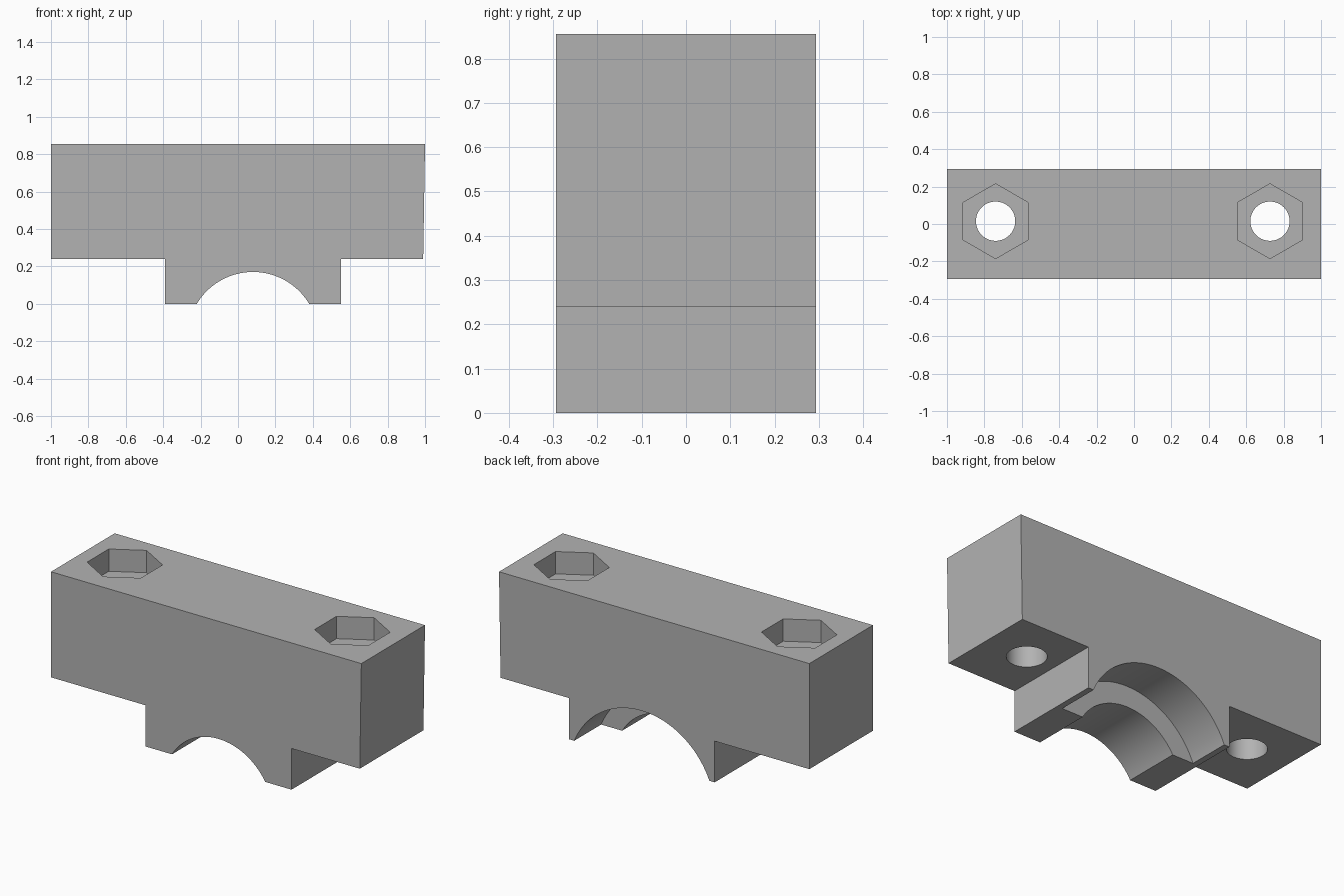
import bpy, math

if "Cube" in bpy.data.objects:
    bpy.data.objects.remove(bpy.data.objects["Cube"], do_unlink=True)

HALF_DEPTH = 0.293
TOP = 0.855
LEDGE = 0.24
BOLTS = (-0.74, 0.727)
BOLT_Y = 0.015

grey = bpy.data.materials.new("plain grey")
grey.use_nodes = True
colour = (0.45, 0.45, 0.45, 1)
grey.diffuse_color = colour
grey.node_tree.nodes["Principled BSDF"].inputs["Base Color"].default_value = colour


def extrude_profile(name, profile, y0, y1):
    """Closed prism from an (x, z) outline, listed counter-clockwise seen from the front."""
    n = len(profile)
    verts = [(x, y, z) for y in (y0, y1) for x, z in profile]
    faces = [tuple(range(n)), tuple(reversed(range(n, 2 * n)))]
    faces += [(i, i + n, (i + 1) % n + n, (i + 1) % n) for i in range(n)]
    mesh = bpy.data.meshes.new(name)
    mesh.from_pydata(verts, [], faces)
    obj = bpy.data.objects.new(name, mesh)
    bpy.context.collection.objects.link(obj)
    return obj


def cutter(name, sides, radius, depth, location, rotation):
    bpy.ops.mesh.primitive_cylinder_add(vertices=sides, radius=radius, depth=depth,
                                        location=location, rotation=rotation)
    obj = bpy.context.object
    obj.name = name
    obj.hide_render = True
    return obj


# Clamp block with a shallow foot underneath
block = extrude_profile("clamp_block", [
    (-1, LEDGE), (-0.39, LEDGE), (-0.39, 0), (0.55, 0), (0.55, LEDGE),
    (0.99, LEDGE), (1, TOP), (-1, TOP)], -HALF_DEPTH, HALF_DEPTH)
block.data.materials.append(grey)

# Stepped bearing saddle: narrow in front, wide behind
along_y = (math.pi / 2, 0, 0)
cutters = [
    cutter("narrow_saddle_cutter", 128, 0.35, 1, (0.08, 0, -0.18), along_y),
    cutter("wide_saddle_cutter", 128, 0.471, 0.6, (0.08, 0.345, -0.18), along_y),
]

# Bolt holes with hexagonal pockets on top
for x in BOLTS:
    cutters.append(cutter("bolt_hole_cutter", 64, 0.105, 3, (x, BOLT_Y, 0.5), (0, 0, 0)))
    cutters.append(cutter("hex_pocket_cutter", 6, 0.2, 0.26, (x, BOLT_Y, TOP), (0, 0, 0)))

for tool in cutters:
    cut = block.modifiers.new(tool.name, 'BOOLEAN')
    cut.operation = 'DIFFERENCE'
    cut.solver = 'EXACT'
    cut.object = tool

# Bake the cuts and remove the helpers
bpy.context.view_layer.update()
baked = bpy.data.meshes.new_from_object(
    block.evaluated_get(bpy.context.evaluated_depsgraph_get()))
block.modifiers.clear()
block.data = baked
baked.materials.clear()
baked.materials.append(grey)
for face in baked.polygons:
    face.material_index = 0
for tool in cutters:
    bpy.data.objects.remove(tool, do_unlink=True)

bpy.ops.object.select_all(action='DESELECT')
block.select_set(True)
bpy.context.view_layer.objects.active = block
bpy.ops.object.shade_smooth_by_angle(angle=math.radians(30))
